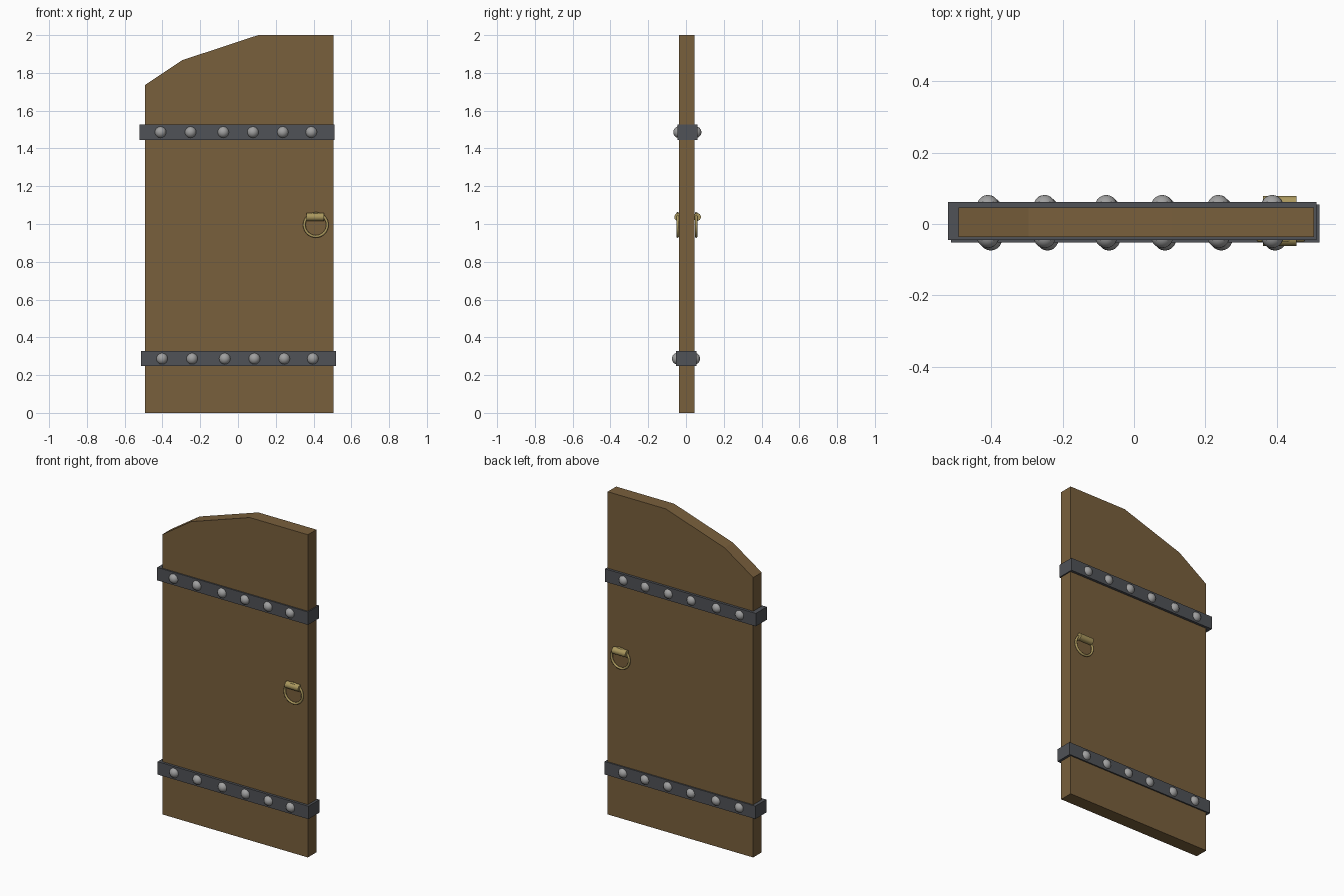
import bpy, bmesh
from math import pi

if "Cube" in bpy.data.objects:
    bpy.data.objects.remove(bpy.data.objects["Cube"])


def material(name, rgb):
    m = bpy.data.materials.new(name)
    m.diffuse_color = (*rgb, 1)
    m.use_nodes = True
    m.node_tree.nodes["Principled BSDF"].inputs["Base Color"].default_value = m.diffuse_color
    return m


WOOD = material("wood", (0.19, 0.115, 0.045))
IRON = material("dark_iron", (0.08, 0.085, 0.095))
STEEL = material("steel", (0.35, 0.35, 0.35))
BRASS = material("brass", (0.40, 0.31, 0.11))


def finish(name, mat, smooth=False):
    ob = bpy.context.object
    ob.name = name
    ob.data.materials.append(mat)
    if smooth:
        bpy.ops.object.shade_smooth_by_angle(angle=pi / 4)
    return ob


def box(name, mat, lo, hi):
    bpy.ops.mesh.primitive_cube_add(size=1, location=[(a + b) / 2 for a, b in zip(lo, hi)])
    bpy.context.object.scale = [b - a for a, b in zip(lo, hi)]
    return finish(name, mat)


# Door leaf: half-arch outline extruded through its thickness
Y0, Y1 = -0.037, 0.046
outline = [(-0.493, 0), (0.505, 0), (0.505, 2), (0.107, 2), (-0.296, 1.867), (-0.493, 1.735)]
bm = bmesh.new()
face = bm.faces.new([bm.verts.new((x, Y0, z)) for x, z in outline])
new = bmesh.ops.extrude_face_region(bm, geom=[face])["geom"]
bmesh.ops.translate(bm, vec=(0, Y1 - Y0, 0), verts=[g for g in new if isinstance(g, bmesh.types.BMVert)])
bmesh.ops.recalc_face_normals(bm, faces=bm.faces)
mesh = bpy.data.meshes.new("door_leaf")
bm.to_mesh(mesh)
bm.free()
door = bpy.data.objects.new("door_leaf", mesh)
bpy.context.collection.objects.link(door)
mesh.materials.append(WOOD)

# Iron bands wrapping the door, with a row of rivets on each side
rivet_x = [-0.405, -0.246, -0.073, 0.084, 0.242, 0.393]
for label, z, dx, dy in (("upper", 1.486, -0.005, 0.0035), ("lower", 0.287, 0.003, -0.0035)):
    box(label + "_band", IRON, (-0.517 + dx, -0.049 + dy, z - 0.04), (0.517 + dx, 0.058 + dy, z + 0.04))
    for side, y in (("front", -0.040), ("back", 0.047)):
        for x in rivet_x:
            bpy.ops.mesh.primitive_uv_sphere_add(segments=20, ring_count=12, radius=0.031,
                                                 location=(x + dx, y + dy, z))
            finish(f"{label}_{side}_rivet", STEEL, True)

# Pull rings hanging from short round brackets on both faces
for side, bracket_y, ring_y in (("front", -0.041, -0.044), ("back", 0.058, 0.054)):
    bpy.ops.mesh.primitive_cylinder_add(vertices=16, radius=0.021, depth=0.093,
                                        location=(0.409, bracket_y, 1.037), rotation=(0, pi / 2, 0))
    finish(side + "_ring_bracket", BRASS, True)
    bpy.ops.mesh.primitive_torus_add(major_radius=0.061, minor_radius=0.007, major_segments=32,
                                     minor_segments=10, location=(0.412, ring_y, 0.995),
                                     rotation=(pi / 2, 0, 0))
    finish(side + "_pull_ring", BRASS, True)
